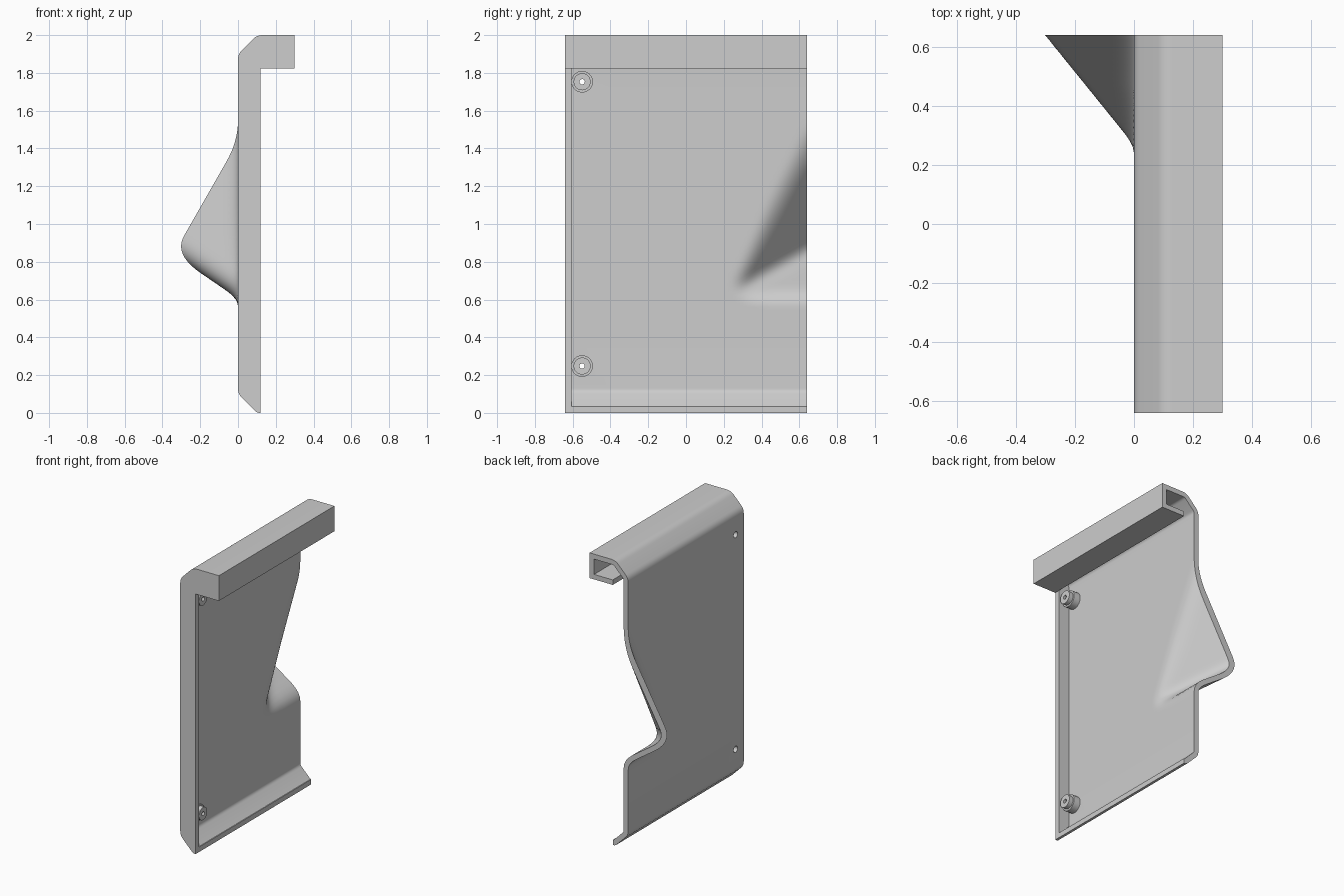
import bpy, bmesh, math
from mathutils import Vector, Matrix

cube = bpy.data.objects.get("Cube")
if cube:
    bpy.data.objects.remove(cube, do_unlink=True)

WALL = 0.035          # sheet thickness
HALF = 0.64           # half length along y
BOSSES = (0.248, 1.753)
BOSS_Y = -0.55

grey = bpy.data.materials.new("light grey")
grey.use_nodes = True
grey.diffuse_color = (0.61, 0.61, 0.61, 1)
grey.node_tree.nodes["Principled BSDF"].inputs["Base Color"].default_value = (0.61, 0.61, 0.61, 1)


def make_object(name, bm):
    mesh = bpy.data.meshes.new(name)
    bm.to_mesh(mesh)
    bm.free()
    mesh.materials.append(grey)
    ob = bpy.data.objects.new(name, mesh)
    bpy.context.collection.objects.link(ob)
    return ob


def activate(ob):
    bpy.ops.object.select_all(action='DESELECT')
    ob.select_set(True)
    bpy.context.view_layer.objects.active = ob


def smooth(ob):
    activate(ob)
    bpy.ops.object.shade_smooth_by_angle(angle=math.radians(30))


def bend(before, corner, after, cut=0.03, steps=5):
    """Rounded corner of a profile."""
    b, c, a = Vector(before), Vector(corner), Vector(after)
    p, q = c + (b - c).normalized() * cut, c + (a - c).normalized() * cut
    return [tuple(p * (1 - t) ** 2 + c * 2 * t * (1 - t) + q * t * t)
            for t in (i / steps for i in range(steps + 1))]


def soft_max(a, b, k):
    h = max(k - abs(a - b), 0) / k
    return max(a, b) + h * h * k / 4


def bulge(y, z):
    """Outward swelling of the wall: two sloping planes, with joins that tighten at the tip."""
    upper = 0.571 * (1.4375 + 1.97 * (y - HALF) - z)
    lower = 1.46 * (z - 0.605)
    tightness = min(1, max(0, (y - 0.25) / 0.2))
    return soft_max(0, -soft_max(-upper, -lower, 0.2), 0.025 + 0.037 * tightness)


# Outer profile (x, z): bottom lip, wall, top channel
low = bend((0.12, 0), (0.1, 0), (0, 0.1), cut=0.015) + bend((0.1, 0), (0, 0.1), (0, 1))
high = bend((0, 1), (0, 1.9), (0.1, 2)) + bend((0, 1.9), (0.1, 2), (0.3, 2))
channel = [(0.3, 2), (0.3, 1.823), (0.12, 1.823)]
rows = [(0, 0.48 + 0.02 * i) for i in range(63)]
outline = [(0.12, 0)] + low + high + channel
path = [(0.12, 0)] + low + rows + high + channel

# Sheet: profile swept along y, with the bulge pushed out of the wall
columns = [-HALF + WALL, -0.4, -0.1] + [0.16 + 0.02 * i for i in range(30)]
bm = bmesh.new()
grid = []
for x, z in path:
    on_wall = (x, z) in rows
    grid.append([bm.verts.new((x - (bulge(y, z) if on_wall else 0), y, z)) for y in columns])
for r, s in zip(grid, grid[1:]):
    for j in range(len(columns) - 1):
        bm.faces.new((r[j], s[j], s[j + 1], r[j + 1]))
shell = make_object("shell_panel", bm)
thick = shell.modifiers.new("thickness", 'SOLIDIFY')
thick.thickness = WALL
thick.offset = -1
thick.use_even_offset = True
activate(shell)
bpy.ops.object.modifier_apply(modifier=thick.name)

# Trim the open end flat
bm = bmesh.new()
bm.from_mesh(shell.data)
cut = bmesh.ops.bisect_plane(bm, geom=bm.verts[:] + bm.edges[:] + bm.faces[:],
                             plane_co=(0, HALF, 0), plane_no=(0, 1, 0), clear_outer=True)
bmesh.ops.holes_fill(bm, edges=[e for e in cut["geom_cut"] if isinstance(e, bmesh.types.BMEdge)])
bmesh.ops.recalc_face_normals(bm, faces=bm.faces[:])
bm.to_mesh(shell.data)
bm.free()

# Screw holes through the wall
for z in BOSSES:
    bm = bmesh.new()
    bmesh.ops.create_cone(bm, cap_ends=True, segments=32, radius1=0.022, radius2=0.022, depth=0.2,
                          matrix=Matrix.Translation((0, BOSS_Y, z)) @ Matrix.Rotation(math.pi / 2, 4, 'Y'))
    cutter = make_object("hole_cutter", bm)
    cutter.hide_render = True
    drill = shell.modifiers.new("hole", 'BOOLEAN')
    drill.operation = 'DIFFERENCE'
    drill.solver = 'EXACT'
    drill.object = cutter
    activate(shell)
    bpy.ops.object.modifier_apply(modifier=drill.name)
    bpy.data.objects.remove(cutter, do_unlink=True)
smooth(shell)

# Front end wall closing the profile
bm = bmesh.new()
face = bm.faces.new([bm.verts.new((x, -HALF, z)) for x, z in outline])
ext = bmesh.ops.extrude_face_region(bm, geom=[face])
bmesh.ops.translate(bm, vec=(0, WALL, 0),
                    verts=[v for v in ext["geom"] if isinstance(v, bmesh.types.BMVert)])
bmesh.ops.recalc_face_normals(bm, faces=bm.faces[:])
smooth(make_object("front_end_wall", bm))

# Stepped hollow screw bosses: (radius, x) section turned about the x axis
section = [(0.014, WALL), (0.057, WALL), (0.057, 0.085), (0.045, 0.085), (0.045, 0.115), (0.014, 0.115)]
for name, z in zip(("lower_boss", "upper_boss"), BOSSES):
    bm = bmesh.new()
    n = 40
    rings = []
    for i in range(n):
        a = 2 * math.pi * i / n
        rings.append([bm.verts.new((x, BOSS_Y + r * math.cos(a), z + r * math.sin(a)))
                      for r, x in section])
    for i in range(n):
        p, q = rings[i], rings[(i + 1) % n]
        for j in range(len(section)):
            k = (j + 1) % len(section)
            bm.faces.new((p[j], p[k], q[k], q[j]))
    bmesh.ops.recalc_face_normals(bm, faces=bm.faces[:])
    smooth(make_object(name, bm))
